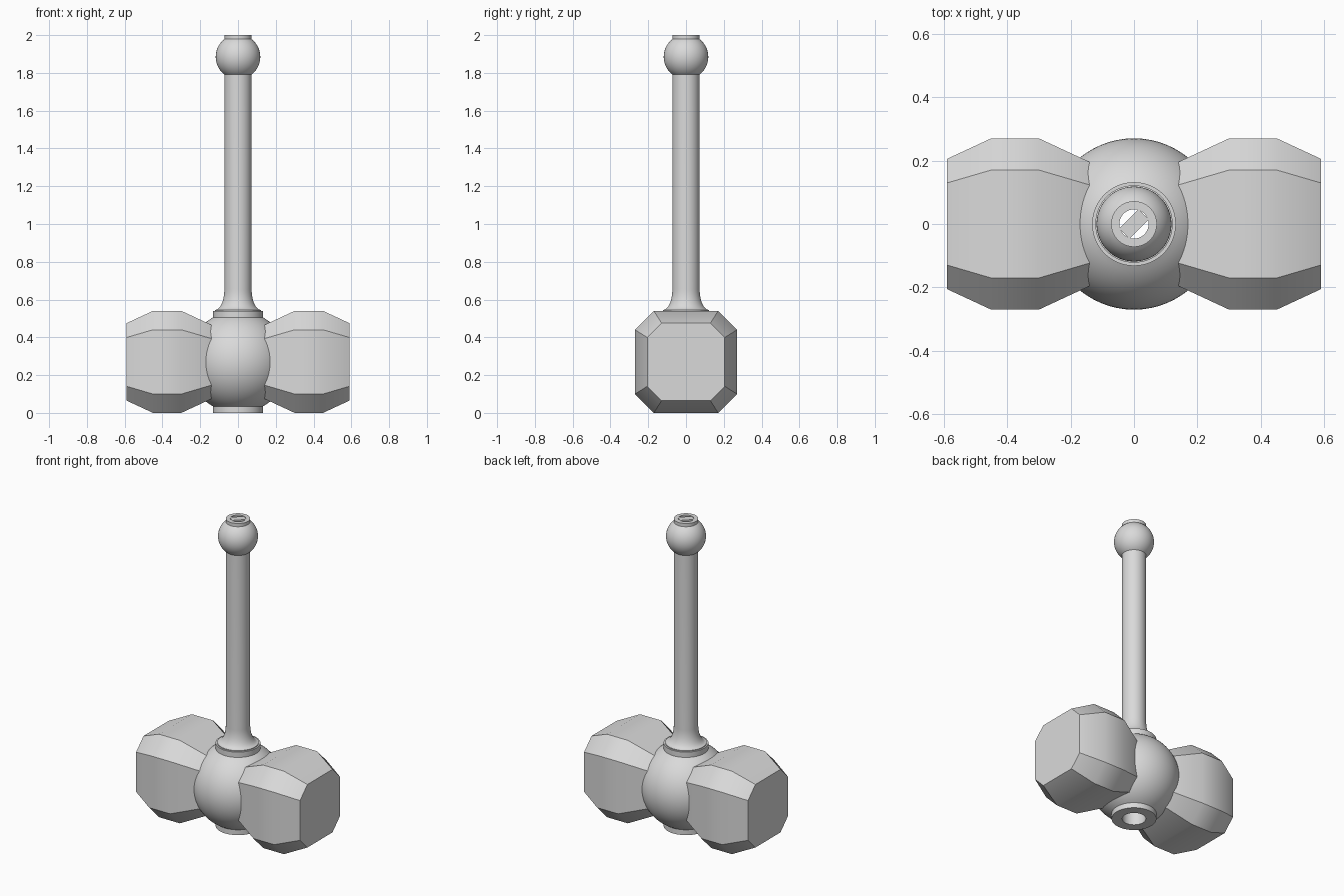
import bpy, bmesh
from math import sin, cos, pi, radians, sqrt

cube = bpy.data.objects.get("Cube")
if cube:
    bpy.data.objects.remove(cube, do_unlink=True)

grey = bpy.data.materials.new("plain_grey")
grey.use_nodes = True
colour = (0.7, 0.7, 0.7, 1)
grey.diffuse_color = colour
grey.node_tree.nodes["Principled BSDF"].inputs["Base Color"].default_value = colour


def finish(bm, name):
    bmesh.ops.recalc_face_normals(bm, faces=bm.faces)
    mesh = bpy.data.meshes.new(name)
    bm.to_mesh(mesh)
    bm.free()
    mesh.materials.append(grey)
    obj = bpy.data.objects.new(name, mesh)
    bpy.context.collection.objects.link(obj)
    bpy.ops.object.select_all(action="DESELECT")
    obj.select_set(True)
    bpy.context.view_layer.objects.active = obj
    bpy.ops.object.shade_smooth_by_angle(angle=radians(30))
    return obj


def skin(bm, rings, closed=False):
    """Bridge rings of equal length with quads."""
    pairs = list(zip(rings, rings[1:] + rings[:1])) if closed else list(zip(rings, rings[1:]))
    for a, b in pairs:
        for i in range(len(a)):
            j = (i + 1) % len(a)
            bm.faces.new((a[i], a[j], b[j], b[i]))


def lathe(name, profile, segments=64):
    """Revolve a closed (radius, height) profile about z."""
    bm = bmesh.new()
    turns = [2 * pi * i / segments for i in range(segments)]
    rings = [[bm.verts.new((r * cos(t), r * sin(t), z)) for t in turns] for r, z in profile]
    skin(bm, rings, closed=True)
    return finish(bm, name)


def ball(radius, centre, r_end, steps):
    """Arc from the lower to the upper height where the ball has radius r_end."""
    half = pi / 2 - math_asin(r_end / radius)
    return [(radius * cos(a), centre + radius * sin(a))
            for a in (-half + 2 * half * i / steps for i in range(steps + 1))]


def math_asin(value):
    from math import asin
    return asin(value)


# Hub, flared collar, shaft, pommel and the bore through them
collar, shaft, bore, socket = 0.132, 0.072, 0.046, 0.07
flare = [(0.122 - 0.05 * sin(a), 0.655 - 0.11 * cos(a))
         for a in (pi / 2 * i / 10 for i in range(11))]
profile = [(socket, 0), (collar, 0)]
profile += ball(0.27, 0.27, collar, 32)
profile += [(collar, 0.54), (0.122, 0.54)] + flare
profile += ball(0.118, 1.885, shaft, 24)
profile += [(shaft, 2), (bore, 2), (bore, 1.96), (bore, 0.4), (socket, 0.4)]
lathe("hub_and_handle", profile)

# Chamfered hammer heads, swelling in the middle
for side, label in ((1, "left"), (-1, "right")):
    bm = bmesh.new()
    rings = []
    for x, size in ((0.1, 0.177), (0.3, 0.27), (0.45, 0.27), (0.59, 0.205)):
        flat = size * 0.63
        corners = [(size, -flat), (size, flat), (flat, size), (-flat, size),
                   (-size, flat), (-size, -flat), (-flat, -size), (flat, -size)]
        rings.append([bm.verts.new((side * x, y, 0.27 + z)) for y, z in corners])
    skin(bm, rings)
    bm.faces.new(rings[0])
    bm.faces.new(rings[-1])
    finish(bm, label + "_head")

# Diagonal bar across the mouth of the bore
bm = bmesh.new()
bmesh.ops.create_cube(bm, size=1)
for v in bm.verts:
    v.co.x *= 0.085
    v.co.y *= 0.045
    v.co.z *= 0.03
bar = finish(bm, "cord_bar")
bar.location.z = 1.985
bar.rotation_euler.z = radians(45)
